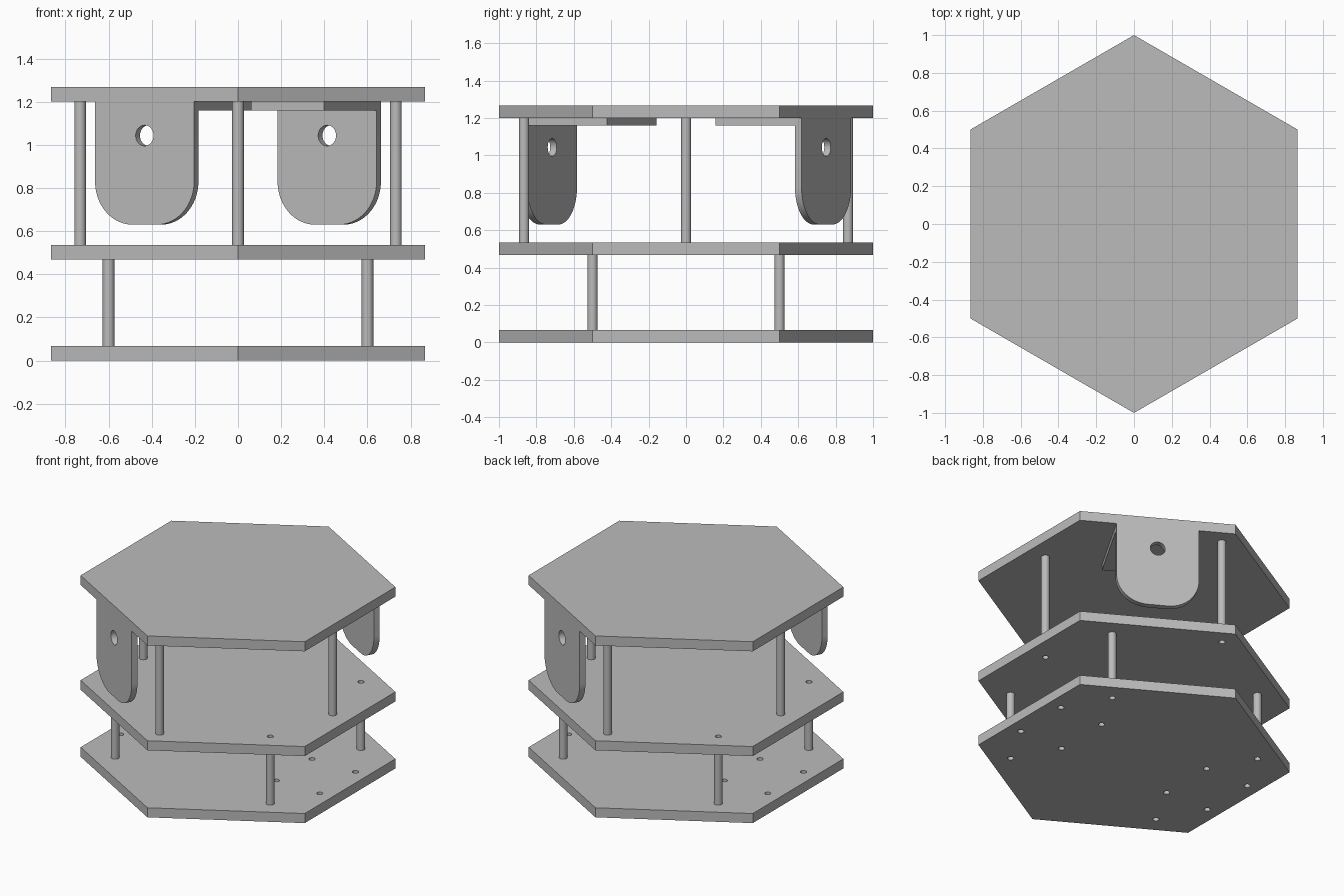
import bpy, bmesh
from math import sin, cos, pi, radians
from mathutils import Matrix

cube = bpy.data.objects.get("Cube")
if cube:
    bpy.data.objects.remove(cube, do_unlink=True)

grey = bpy.data.materials.new("plain_grey")
grey.use_nodes = True
colour = (0.5, 0.5, 0.5, 1)
grey.diffuse_color = colour
grey.node_tree.nodes["Principled BSDF"].inputs["Base Color"].default_value = colour

THICK = 0.067            # plate thickness
MID_Z, TOP_Z = 0.468, 1.2
APOTHEM = cos(pi / 6)
HOLE_R, POST_R = 0.02, 0.027


def arc(cx, cy, r, start, end, n):
    """Points on an arc, angles in degrees, both ends included."""
    angles = [radians(start + (end - start) * i / n) for i in range(n + 1)]
    return [(cx + r * cos(a), cy + r * sin(a)) for a in angles]


def circle(cx, cy, r, n=32):
    return arc(cx, cy, r, 0, 360, n)[:-1]


def prism(name, loops, depth, matrix):
    """Extrude an outline (first loop) with holes (other loops) along local z."""
    bm = bmesh.new()
    edges = []
    for loop in loops:
        verts = [bm.verts.new((x, y, 0)) for x, y in loop]
        edges += [bm.edges.new((v, verts[i - 1])) for i, v in enumerate(verts)]
    if len(loops) == 1:
        bm.faces.new(verts)
    else:
        bmesh.ops.triangle_fill(bm, edges=edges, use_beauty=True)
    ext = bmesh.ops.extrude_face_region(bm, geom=bm.faces[:], use_keep_orig=True)
    moved = [g for g in ext["geom"] if isinstance(g, bmesh.types.BMVert)]
    bmesh.ops.translate(bm, verts=moved, vec=(0, 0, depth))
    bmesh.ops.recalc_face_normals(bm, faces=bm.faces[:])
    bm.transform(matrix)
    mesh = bpy.data.meshes.new(name)
    bm.to_mesh(mesh)
    bm.free()
    mesh.materials.append(grey)
    obj = bpy.data.objects.new(name, mesh)
    bpy.context.collection.objects.link(obj)
    parts.append(obj)


parts = []
up = lambda z: Matrix.Translation((0, 0, z))
signs = [(sx, sy) for sx in (-1, 1) for sy in (-1, 1)]

# Post and mounting hole layouts
lower_posts = [(0.6 * sx, 0.5 * sy) for sx, sy in signs]
upper_posts = [(-0.732, 0), (0.732, 0), (0, -0.866), (0, 0.866)]
mounts = [(x * sx, 0.197 * sy) for x in (0.434, 0.77) for sx, sy in signs]

# Three hexagonal plates
hexagon = arc(0, 0, 1, 30, 330, 5)
drill = lambda spots: [circle(x, y, HOLE_R) for x, y in spots]
prism("bottom_plate", [hexagon] + drill(lower_posts + mounts), THICK, up(0))
prism("middle_plate", [hexagon] + drill(lower_posts + upper_posts), THICK, up(MID_Z))
prism("top_plate", [hexagon], THICK, up(TOP_Z))

# Round posts between the plates
for name, spots, z0, z1 in (("lower_post", lower_posts, THICK, MID_Z),
                            ("upper_post", upper_posts, MID_Z + THICK, TOP_Z)):
    for x, y in spots:
        prism(name, [circle(x, y, POST_R)], z1 - z0, up(z0))

# Two angle brackets hanging flush with opposite plate edges
HALF, WALL, LOW, ROUND = 0.265, 0.04, 0.63, 0.2
leg = ([(HALF, TOP_Z), (-HALF, TOP_Z)]
       + arc(-HALF + ROUND, LOW + ROUND, ROUND, 180, 270, 16)
       + arc(HALF - ROUND, LOW + ROUND, ROUND, 270, 360, 16))
flange = [(-HALF, TOP_Z - WALL), (HALF, TOP_Z - WALL), (HALF, TOP_Z), (-HALF, TOP_Z)]
# Local x runs along the edge, local y up, local z inward
stand = Matrix(((0, 0, -1, 0), (-1, 0, 0, 0), (0, 1, 0, 0), (0, 0, 0, 1)))
for side, angle in (("back", 60), ("front", 240)):
    place = Matrix.Rotation(radians(angle), 4, "Z") @ Matrix.Translation((APOTHEM, 0, 0)) @ stand
    prism(side + "_bracket_leg", [leg, circle(0, 1.043, 0.048)], WALL, place)
    prism(side + "_bracket_flange", [flange], 2 * HALF - WALL, place @ up(WALL))

# Smooth round walls, crisp edges
bpy.ops.object.select_all(action="DESELECT")
for obj in parts:
    obj.select_set(True)
bpy.context.view_layer.objects.active = parts[0]
bpy.ops.object.shade_smooth_by_angle(angle=radians(30))
